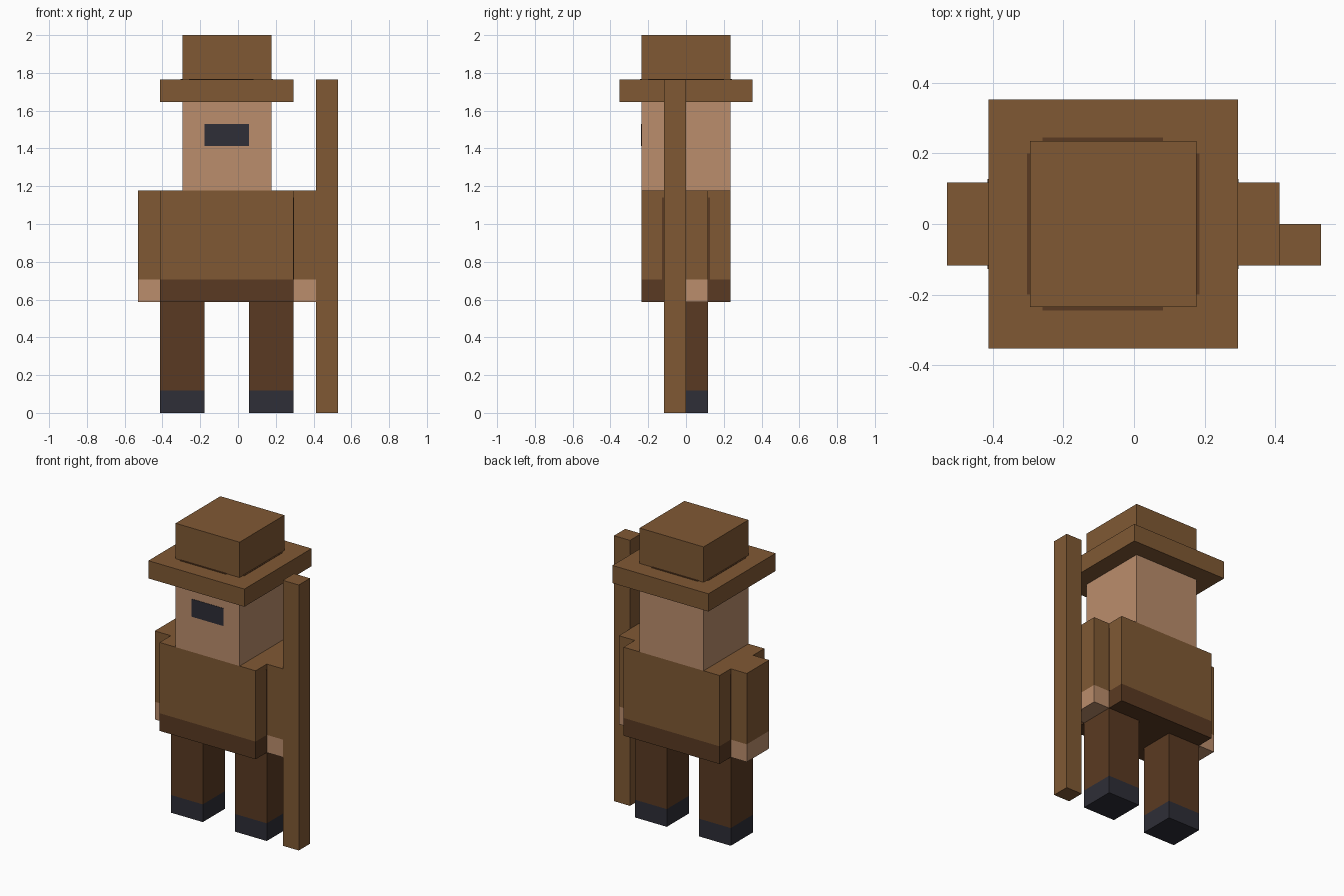
import bpy, bmesh
from mathutils import Vector

if "Cube" in bpy.data.objects:
    bpy.data.objects.remove(bpy.data.objects["Cube"])

U = 2 / 17  # one block unit; the figure is 17 blocks tall


def material(name, hex_rgb):
    def lin(c):
        c /= 255
        return c / 12.92 if c <= 0.04045 else ((c + 0.055) / 1.055) ** 2.4
    m = bpy.data.materials.new(name)
    m.diffuse_color = (*[lin(int(hex_rgb[i:i + 2], 16)) for i in (0, 2, 4)], 1)
    m.use_nodes = True
    m.node_tree.nodes["Principled BSDF"].inputs["Base Color"].default_value = m.diffuse_color
    return m


BROWN = material("brown cloth", "805934")
DARK = material("dark brown trousers", "5A3A22")
SKIN = material("skin", "BB8D6C")
BLACK = material("charcoal", "2E2E37")


def box(name, lo, hi, mat, low_mat=None, split=None):
    """Box in block units; faces below the split height take low_mat."""
    lo, hi = Vector(lo) * U, Vector(hi) * U
    bm = bmesh.new()
    bmesh.ops.create_cube(bm, size=1)
    for v in bm.verts:
        v.co = [(lo[i] + hi[i]) / 2 + v.co[i] * (hi[i] - lo[i]) for i in range(3)]
    if low_mat:
        bmesh.ops.bisect_plane(bm, geom=bm.verts[:] + bm.edges[:] + bm.faces[:],
                               plane_co=(0, 0, split * U), plane_no=(0, 0, 1))
        for f in bm.faces:
            f.material_index = int(f.calc_center_median().z < split * U)
    me = bpy.data.meshes.new(name)
    bm.to_mesh(me)
    bm.free()
    for m in (mat, low_mat):
        if m:
            me.materials.append(m)
    ob = bpy.data.objects.new(name, me)
    bpy.context.collection.objects.link(ob)
    return ob


CX = -0.5  # centre line of the body in blocks
T = 0.02   # thickness of painted plates
W = 0.08   # width of seam lines

# Torso with dark lower hem
box("torso", (CX - 3, -2, 5), (CX + 3, 2, 10), BROWN, DARK, 6)

# Legs with shoes, arms with hands
for side, s in (("left", -1), ("right", 1)):
    def mirrored(name, a, b, *mats):
        x0, x1 = sorted((CX + s * a[0], CX + s * b[0]))
        box(side + "_" + name, (x0, a[1], a[2]), (x1, b[1], b[2]), *mats)
    mirrored("leg", (1, -1, 0), (3, 1, 5), DARK, BLACK, 1)
    mirrored("arm", (3, -1, 5), (4, 1, 10), BROWN, SKIN, 6)
    # Dark seams where the arm meets the torso, and around the hat crown
    for end, t in (("front", -1), ("back", 1)):
        y0, y1 = sorted((t, t * (1 + W)))
        mirrored(end + "_arm_seam", (3, y0, 6), (3 + T, y1, 9.7), DARK)
    mirrored("crown_seam", (2, -1.7, 15), (2 + W, 1.7, 15 + T), DARK)
    y0, y1 = sorted((s * 2, s * (2 + W)))
    box(side + "_crown_end_seam", (CX - 1.7, y0, 15), (CX + 1.2, y1, 15 + T), DARK)

# Head and eye band
box("head", (CX - 2, -2, 10), (CX + 2, 2, 14), SKIN)
box("eye_band", (CX - 1, -2 - T, 12), (CX + 1, -2, 13), BLACK)

# Hat
box("hat_brim", (CX - 3, -3, 14), (CX + 3, 3, 15), BROWN)
box("hat_crown", (CX - 2, -2, 15), (CX + 2, 2, 17), BROWN)

# Walking staff
box("staff", (3.5, -1, 0), (4.5, 0, 15), BROWN)
